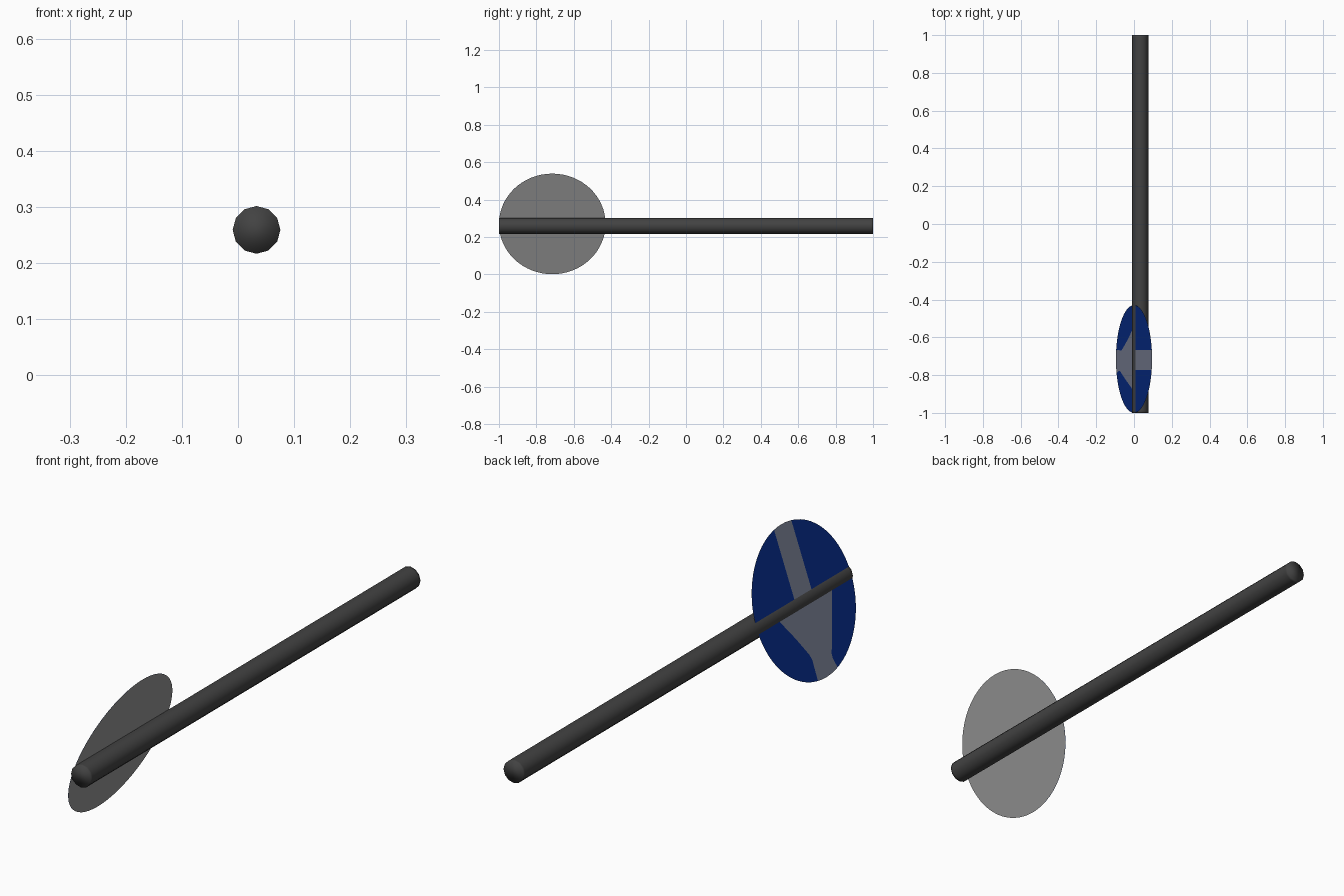
import bpy, bmesh, math
from mathutils import Matrix, Vector

if "Cube" in bpy.data.objects:
    bpy.data.objects.remove(bpy.data.objects["Cube"])


def material(name, rgb):
    m = bpy.data.materials.new(name)
    m.diffuse_color = (*rgb, 1)
    m.use_nodes = True
    m.node_tree.nodes["Principled BSDF"].inputs["Base Color"].default_value = m.diffuse_color
    return m


DARK = material("dark_pole", (0.055, 0.055, 0.055))
GREY = material("grey_backing", (0.31, 0.31, 0.31))
BLUE = material("sign_blue", (0.002, 0.026, 0.26))
SLATE = material("sign_slate", (0.20, 0.225, 0.31))


def finish(name, bm, mats, smooth=False):
    me = bpy.data.meshes.new(name)
    bm.to_mesh(me)
    bm.free()
    for m in mats:
        me.materials.append(m)
    for p in me.polygons:
        p.use_smooth = smooth
    ob = bpy.data.objects.new(name, me)
    bpy.context.collection.objects.link(ob)
    return ob


# Pole lying along y, smooth over its caps, with support loops near the ends
bm = bmesh.new()
bmesh.ops.create_cone(bm, cap_ends=True, segments=12, radius1=0.0425,
                      radius2=0.0425, depth=2)
for z in (-0.99, 0.99):
    bmesh.ops.bisect_plane(bm, geom=bm.verts[:] + bm.edges[:] + bm.faces[:],
                           plane_co=(0, 0, z), plane_no=(0, 0, 1))
bm.transform(Matrix.Translation((0.033, 0, 0.259)) @ Matrix.Rotation(math.pi / 2, 4, 'X'))
finish("pole", bm, [DARK], smooth=True)

# Sign plane: u runs along y, v runs up the tilted disc
R = 0.285
CENTRE = Vector((0, -0.715, 0.27))
U = Vector((0, 1, 0))
V = Vector((0.334, 0, 0.943)).normalized()
N = V.cross(U).normalized()          # points to -x and up


def on_disc(u, v, lift):
    return CENTRE + R * (u * U + v * V) + lift * N


# Backing disc
bm = bmesh.new()
ring = [bm.verts.new(on_disc(math.cos(a), math.sin(a), -0.0005))
        for a in (i * math.tau / 64 for i in range(64))]
bm.faces.new(ring)
bm.normal_update()
bm.faces.ensure_lookup_table()
if bm.faces[0].normal.dot(N) > 0:
    bmesh.ops.reverse_faces(bm, faces=bm.faces[:])
finish("sign_backing", bm, [GREY])

# Painted face: slate band, narrow above and flared below the pole
LEFT = [(-1, -0.27), (-0.8, -0.21), (-0.45, -0.39), (0, -0.60)]
RIGHT = [(-1, 0.17), (-0.68, 0.16), (-0.35, 0.36), (0, 0.60)]


def lerp(table, v):
    for (a, x), (b, y) in zip(table, table[1:]):
        if v <= b:
            return x + (y - x) * (v - a) / (b - a)
    return table[-1][1]


def row(bm, v, upper):
    w = math.sqrt(max(0, 1 - v * v))
    l, r = (-0.20, 0.165) if upper else (lerp(LEFT, v), lerp(RIGHT, v))
    return [bm.verts.new(on_disc(u, v, 0.0005)) for u in (-w, max(l, -w), min(r, w), w)]


bm = bmesh.new()
for upper in (False, True):
    start = 0 if upper else -math.pi / 2
    rows = [row(bm, math.sin(start + i * math.pi / 32), upper) for i in range(17)]
    for lo, hi in zip(rows, rows[1:]):
        for c in range(3):
            f = bm.faces.new((lo[c], lo[c + 1], hi[c + 1], hi[c]))
            f.material_index = 1 if c == 1 else 0
bmesh.ops.remove_doubles(bm, verts=bm.verts[:], dist=1e-5)
bm.normal_update()
bmesh.ops.reverse_faces(bm, faces=[f for f in bm.faces if f.normal.dot(N) < 0])
finish("sign_face", bm, [BLUE, SLATE])
